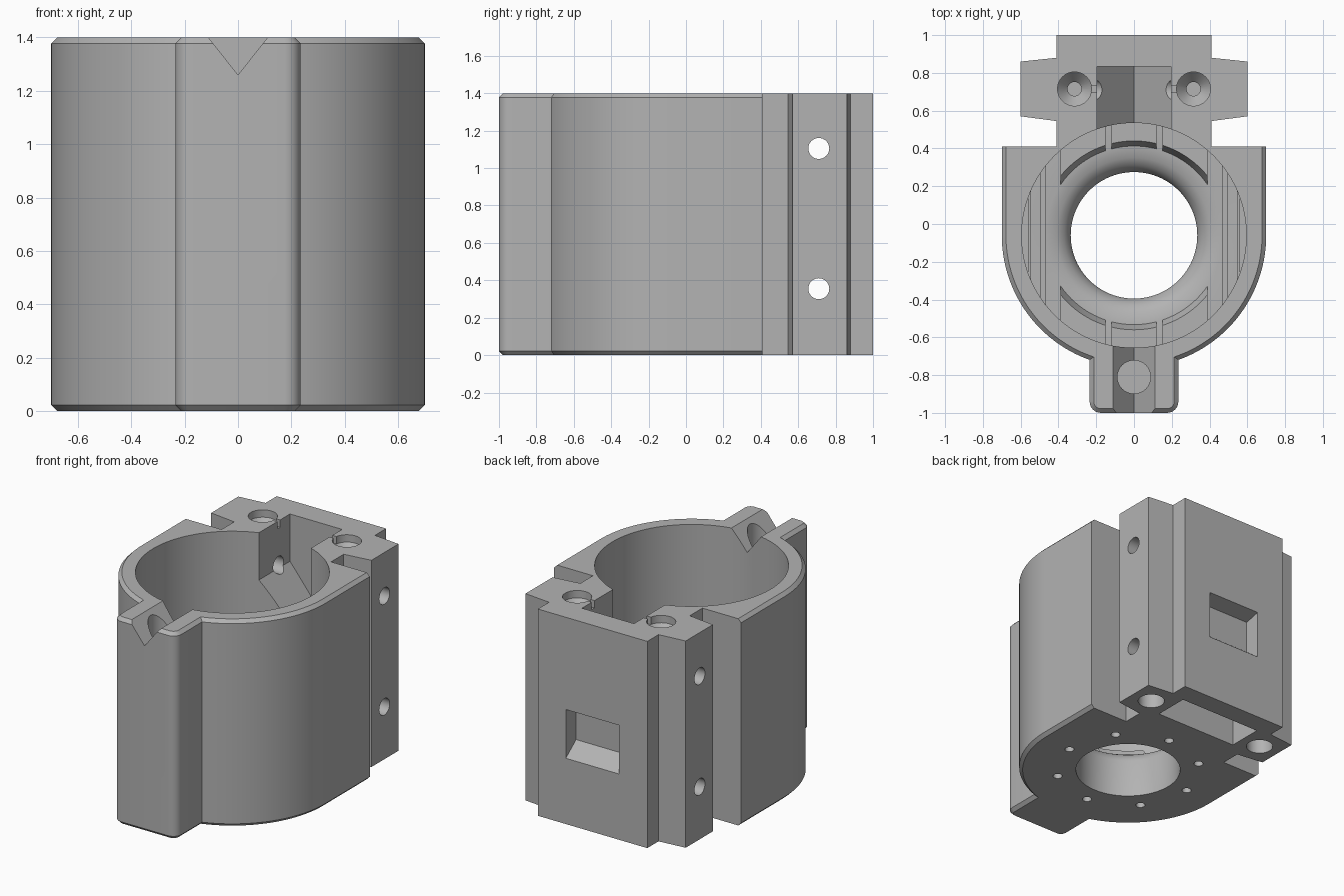
import bpy, bmesh
from math import sin, cos, pi, sqrt, radians, asin

cube = bpy.data.objects.get("Cube")
if cube:
    bpy.data.objects.remove(cube, do_unlink=True)

H = 1.4       # overall height
CY = -0.06    # bore axis
R = 0.70      # outer radius
BORE = 0.595

grey = bpy.data.materials.new("plain_grey")
grey.use_nodes = True
grey.diffuse_color = (0.45, 0.45, 0.45, 1)
grey.node_tree.nodes["Principled BSDF"].inputs["Base Color"].default_value = (0.45, 0.45, 0.45, 1)


def make(name, bm):
    bmesh.ops.recalc_face_normals(bm, faces=bm.faces[:])
    me = bpy.data.meshes.new(name)
    bm.to_mesh(me)
    bm.free()
    me.materials.append(grey)
    ob = bpy.data.objects.new(name, me)
    bpy.context.collection.objects.link(ob)
    return ob


def loft_bm(a, b):
    """Solid between two matching loops of 3D points."""
    bm = bmesh.new()
    va = [bm.verts.new(p) for p in a]
    vb = [bm.verts.new(p) for p in b]
    n = len(a)
    bm.faces.new(va)
    bm.faces.new(vb[::-1])
    for i in range(n):
        j = (i + 1) % n
        bm.faces.new((va[i], vb[i], vb[j], va[j]))
    return bm


def prism(name, pts, z0, z1, top=None):
    return make(name, loft_bm([(x, y, z0) for x, y in pts],
                              [(x, y, z1) for x, y in (top or pts)]))


def box(name, x0, x1, y0, y1, z0, z1):
    return prism(name, [(x0, y0), (x1, y0), (x1, y1), (x0, y1)], z0, z1)


def lathe(name, profile, cx, cy, n=32):
    """Closed solid turned around a vertical axis; profile starts and ends on it."""
    bm = bmesh.new()
    rings = []
    for r, z in profile:
        if r == 0:
            rings.append([bm.verts.new((cx, cy, z))] * n)
        else:
            rings.append([bm.verts.new((cx + r * cos(2 * pi * i / n),
                                        cy + r * sin(2 * pi * i / n), z)) for i in range(n)])
    for a, b in zip(rings, rings[1:]):
        for i in range(n):
            j = (i + 1) % n
            bm.faces.new(list(dict.fromkeys((a[i], a[j], b[j], b[i]))))
    return make(name, bm)


def drill(name, r, x, y, z0, z1, n=32):
    return lathe(name, [(0, z0), (r, z0), (r, z1), (0, z1)], x, y, n)


def cut(target, cutter):
    mod = target.modifiers.new("cut", 'BOOLEAN')
    mod.operation = 'DIFFERENCE'
    mod.solver = 'EXACT'
    mod.object = cutter
    bpy.context.view_layer.objects.active = target
    bpy.ops.object.modifier_apply(modifier=mod.name)
    bpy.data.objects.remove(cutter, do_unlink=True)


# Outer housing: back rails, round body and front tab in one outline
TAB, ROUND = 0.235, 0.06
half = [(0.41, 1), (0.41, 0.88), (0.6, 0.86), (0.6, 0.57), (0.41, 0.545), (0.41, 0.41), (R, 0.41)]
end = pi / 2 - asin(TAB / R)
half += [(R * cos(end * i / 32), CY - R * sin(end * i / 32)) for i in range(33)]
half += [(TAB - ROUND + ROUND * cos(pi / 2 * i / 6),
          -1 + ROUND - ROUND * sin(pi / 2 * i / 6)) for i in range(7)]
outline = half + [(-x, y) for x, y in reversed(half)]
bm = loft_bm([(x, y, 0) for x, y in outline], [(x, y, H) for x, y in outline])
rim = []
for e in bm.edges:
    p, q = (v.co for v in e.verts)
    if abs(p.z - q.z) < 1e-4 and max(p.y, q.y) < 0.415 and min(p.y, q.y) < 0.4:
        rim.append(e)
bmesh.ops.recalc_face_normals(bm, faces=bm.faces[:])
bmesh.ops.bevel(bm, geom=rim, offset=0.022, segments=1, affect='EDGES', clamp_overlap=False)
housing = make("housing", bm)

# Main bore with a funnel down to the through hole
cut(housing, lathe("bore_cutter", [(0, -0.1), (0.335, -0.1), (0.335, 0.26), (0.345, 0.29),
                                   (0.37, 0.325), (0.41, 0.35), (0.47, 0.36),
                                   (BORE, 0.36), (BORE, 1.6), (0, 1.6)], 0, CY, 96))

# V-floored pocket opening into the back of the bore
vee = [(-0.195, 1.6), (-0.195, 1.08), (0, 0.84), (0.195, 1.08), (0.195, 1.6)]
cut(housing, make("pocket_cutter", loft_bm([(x, 0.3, z) for x, z in vee],
                                           [(x, 0.835, z) for x, z in vee])))

# V notch and blind hole in the front tab
notch = [(-0.19, 1.5), (0, 1.26), (0.19, 1.5)]
cut(housing, make("notch_cutter", loft_bm([(x, -1.1, z) for x, z in notch],
                                          [(x, -0.5, z) for x, z in notch])))
cut(housing, drill("tab_hole_cutter", 0.088, 0, -0.81, 1.0, 1.6))

# Window in the back face, tapering inward
cut(housing, make("window_cutter", loft_bm(
    [(-0.2, 1.02, 0.43), (0.2, 1.02, 0.43), (0.2, 1.02, 0.78), (-0.2, 1.02, 0.78)],
    [(-0.2, 0.89, 0.53), (0.2, 0.89, 0.53), (0.2, 0.89, 0.75), (-0.2, 0.89, 0.75)])))

# Pocket in the underside
cut(housing, box("under_pocket_cutter", -0.31, 0.31, 0.62, 0.86, -0.1, 0.42))

# Cross pin holes through both rails
for z in (0.355, 1.105):
    ring = [(0.71 + 0.056 * cos(2 * pi * i / 32), z + 0.056 * sin(2 * pi * i / 32)) for i in range(32)]
    cut(housing, make("pin_cutter", loft_bm([(-0.8, y, h) for y, h in ring],
                                            [(0.8, y, h) for y, h in ring])))

# Screw recesses above and below, with a small slot to the pocket
for s in (-1, 1):
    cut(housing, lathe("recess_cutter", [(0, 1.24), (0.037, 1.24), (0.037, 1.29), (0.09, 1.35),
                                         (0.09, 1.6), (0, 1.6)], s * 0.315, 0.715))
    x0, x1 = sorted((s * 0.18, s * 0.26))
    cut(housing, box("slot_cutter", x0, x1, 0.7, 0.73, 1.35, 1.6))
    cut(housing, drill("under_recess_cutter", 0.085, s * 0.455, 0.715, -0.1, 0.12))

# Ring of small holes in the underside
for k in range(8):
    a = radians(40 + 45 * k)
    cut(housing, drill("small_hole_cutter", 0.03, 0.46 * cos(a), CY + 0.46 * sin(a), -0.1, 0.12, 16))


# Raised floor segments with sloped inner faces, front and back
def segment(x0, x1, sy):
    xs = [x0 + (x1 - x0) * i / 12 for i in range(13)]

    def loop(r):
        return ([(x, CY + sy * sqrt(r * r - x * x)) for x in xs] +
                [(x, CY + sy * sqrt(0.605 ** 2 - x * x)) for x in reversed(xs)])
    return prism("floor_segment", loop(0.465), 0.34, 0.43, loop(0.5))


parts = [housing]
for sy in (-1, 1):
    for x0, x1 in ((-0.12, 0.12), (0.15, 0.39), (-0.39, -0.15)):
        parts.append(segment(x0, x1, sy))

# Long floor ribs at both sides
for s in (-1, 1):
    for near, far in ((0.465, 0.495), (0.545, 0.56)):
        reach = sqrt(BORE ** 2 - near ** 2)
        x0, x1 = sorted((s * near, s * far))
        parts.append(box("floor_rib", x0, x1, CY - reach, CY + reach, 0.34, 0.39))

# Smooth curved walls, keep crisp edges
bpy.ops.object.select_all(action='DESELECT')
for ob in parts:
    ob.select_set(True)
bpy.context.view_layer.objects.active = housing
bpy.ops.object.shade_smooth_by_angle(angle=radians(25))
